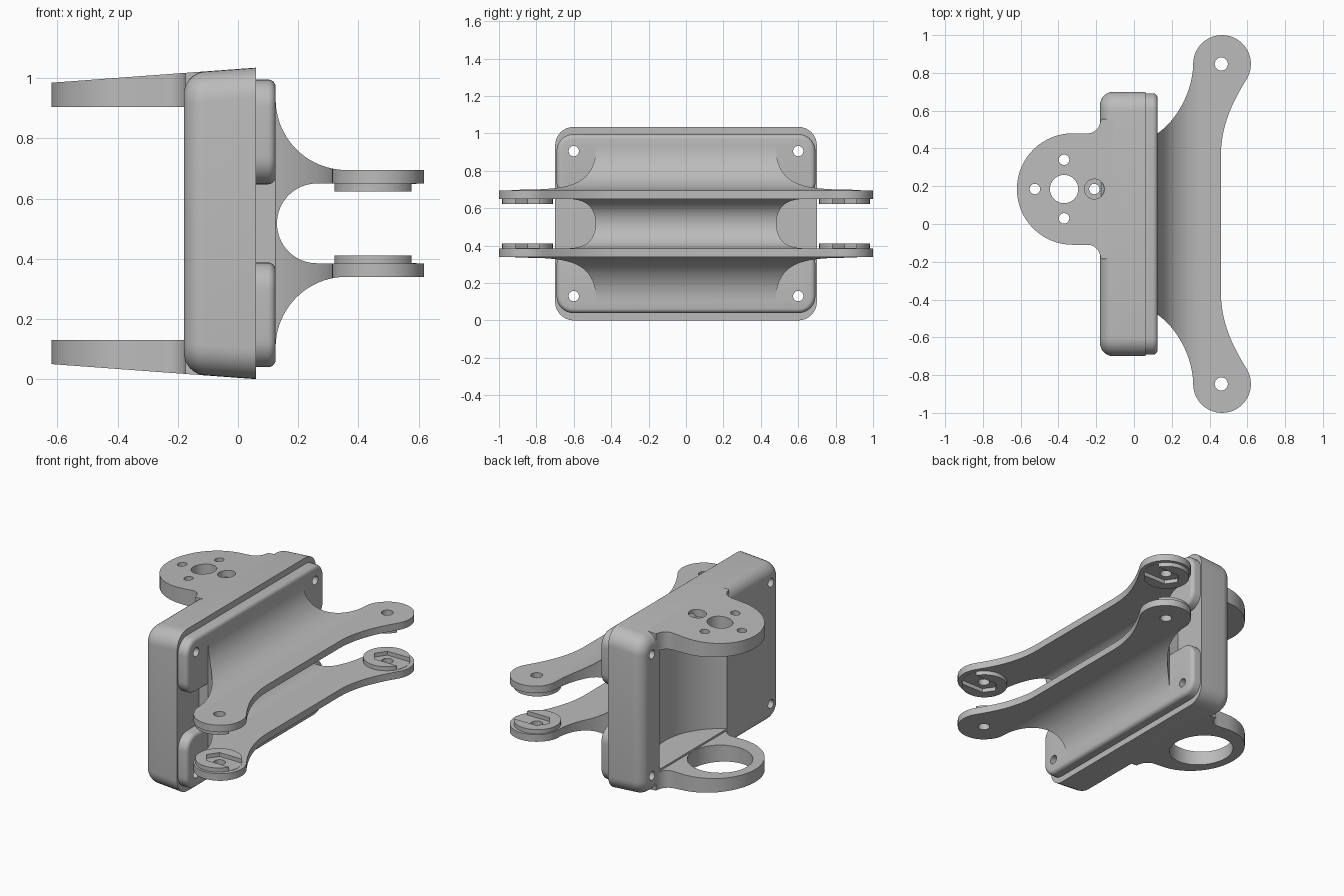
import bpy, bmesh, math
from mathutils import Vector

if "Cube" in bpy.data.objects:
    bpy.data.objects.remove(bpy.data.objects["Cube"])

grey = bpy.data.materials.new("matte grey")
grey.use_nodes = True
grey.diffuse_color = (0.5, 0.5, 0.5, 1)
grey.node_tree.nodes["Principled BSDF"].inputs["Base Color"].default_value = (0.5, 0.5, 0.5, 1)

MID = 0.5175          # mid height of the symmetric bracket
JOINT = 0.06          # plane where the two halves meet
SLOPE = 0.0735        # draft of the top and bottom
HUB = (-0.37, 0.185)  # axis of the mounting flanges


def arc(cx, cy, r, a0, a1, n=16):
    steps = [math.radians(a0 + (a1 - a0) * i / n) for i in range(n + 1)]
    return [(cx + r * math.cos(a), cy + r * math.sin(a)) for a in steps]


def curve(p0, p1, p2, p3, n=12):
    p0, p1, p2, p3 = map(Vector, (p0, p1, p2, p3))
    out = []
    for i in range(n + 1):
        t = i / n
        u = 1 - t
        out.append(tuple(p0 * u**3 + p1 * 3 * u * u * t + p2 * 3 * u * t * t + p3 * t**3))
    return out


def loft(name, rings):
    """Skin a list of matching closed rings of 3D points and cap the ends."""
    bm = bmesh.new()
    loops = [[bm.verts.new(p) for p in ring] for ring in rings]
    n = len(loops[0])
    for a, b in zip(loops, loops[1:]):
        for i in range(n):
            j = (i + 1) % n
            bm.faces.new((a[i], a[j], b[j], b[i]))
    bm.faces.new(loops[0])
    bm.faces.new(loops[-1])
    bmesh.ops.recalc_face_normals(bm, faces=bm.faces)
    mesh = bpy.data.meshes.new(name)
    bm.to_mesh(mesh)
    bm.free()
    mesh.materials.append(grey)
    ob = bpy.data.objects.new(name, mesh)
    bpy.context.collection.objects.link(ob)
    return ob


def prism(name, pts, axis, lo, hi):
    place = {"x": lambda a, b, h: (h, a, b),
             "y": lambda a, b, h: (a, h, b),
             "z": lambda a, b, h: (a, b, h)}[axis]
    return loft(name, [[place(a, b, h) for a, b in pts] for h in (lo, hi)])


def cylinder(name, cx, cy, r, axis, lo, hi, n=32):
    return prism(name, arc(cx, cy, r, 0, 360, n)[:-1], axis, lo, hi)


def rounded_rect(x, y, z, zc, r):
    ring = []
    for k, (sy, sz) in enumerate(((1, 1), (-1, 1), (-1, -1), (1, -1))):
        ring += arc(sy * (y - r), zc + sz * (z - r), r, 90 * k, 90 * k + 90, 8)
    return [(x, a, b) for a, b in ring]


def combine(ob, tools, mode="DIFFERENCE"):
    bpy.context.view_layer.objects.active = ob
    for tool in tools:
        tool.hide_render = True
        mod = ob.modifiers.new(mode.lower(), "BOOLEAN")
        mod.operation = mode
        mod.solver = "EXACT"
        mod.object = tool
        bpy.ops.object.modifier_apply(modifier=mod.name)
        bpy.data.objects.remove(tool)


def screw_holes(rows):
    return [cylinder("screw_cutter", sy * 0.6, z, 0.028, "x", -0.5, 0.3, 16)
            for sy in (-1, 1) for z in rows]


# Rear housing: drafted block with rounded back edge
rings = []
profile = [(JOINT, 0)] + [(x, 0.07 - s) for x, s in arc(-0.11, 0, 0.07, 90, 180, 8)]
for x, inset in profile:
    half = MID + SLOPE * (x - JOINT) - inset
    rings.append(rounded_rect(x, 0.7 - inset, half, MID, 0.1 - inset))
housing = loft("rear_housing", rings)
combine(housing, [cylinder("scoop_cutter", *HUB, 0.39, "z", 0.142, 0.905, 64)]
        + screw_holes((0.13, 0.905)))

# Wedge-shaped mounting flanges, one up and one down
cy = HUB[1]
outline = arc(-0.325, cy, 0.295, 90, 270, 32)
outline += [(-0.25, cy - 0.295)] + curve((-0.24, cy - 0.295), (-0.2, cy - 0.3),
                                         (-0.18, cy - 0.33), (-0.175, cy - 0.37), 8)
outline += [(JOINT, cy - 0.37), (JOINT, cy + 0.37)]
outline += curve((-0.175, cy + 0.37), (-0.18, cy + 0.33),
                 (-0.2, cy + 0.3), (-0.24, cy + 0.295), 8) + [(-0.25, cy + 0.295)]
for name, side in (("upper_flange", 1), ("lower_flange", -1)):
    flat = [(x, y, MID + side * 0.3875) for x, y in outline]
    slope = [(x, y, MID + side * (MID + SLOPE * (x - JOINT))) for x, y in outline]
    flange = loft(name, [flat, slope])
    if side > 0:
        cutters = [cylinder("hub_cutter", *HUB, 0.075, "z", 0.8, 1.2)]
        for dx, dy in ((0, 0.155), (0, -0.155), (-0.155, 0), (0.16, 0)):
            cutters.append(cylinder("bolt_cutter", HUB[0] + dx, cy + dy, 0.028, "z", 0.8, 1.2, 16))
        cutters.append(cylinder("counterbore_cutter", HUB[0] + 0.16, cy, 0.053, "z", 0.97, 1.2, 24))
    else:
        cutters = [cylinder("bearing_cutter", *HUB, 0.19, "z", -0.2, 0.3, 48)]
    combine(flange, cutters)

# Front plates: rounded pads above and below the open middle
for name, side in (("upper_pad", 1), ("lower_pad", -1)):
    zc = MID + side * 0.304
    rings = [rounded_rect(JOINT - 0.01, 0.692, 0.174, zc, 0.09)]
    for x, s in arc(0.1, 0, 0.025, 90, 0, 5):
        inset = 0.025 - s
        rings.append(rounded_rect(x, 0.692 - inset, 0.174 - inset, zc, 0.09 - inset))
    combine(loft(name, rings), screw_holes((MID + side * 0.3875,)))

# Twin arms: filleted cross-section trimmed by the arm outline
half = [(0.05, 0.415)] + arc(0.36, 0.4125, 0.235, 180, 270, 20)
half += [(0.7, 0.1775), (0.7, 0.1325)] + arc(0.262, 0, 0.1325, 90, 180, 16)
section = [(x, MID + z) for x, z in half]
section += [(x, MID - z) for x, z in reversed(half[:-1])]
arms = prism("twin_arms", section, "y", -1.1, 1.1)

edge = [(0.04, 0.48)] + curve((0.125, 0.48), (0.24, 0.56), (0.313, 0.72), (0.313, 0.847))
edge += arc(0.466, 0.847, 0.153, 180, -30, 24)[1:]
edge += curve(edge[-1], (0.53, 0.66), (0.46, 0.53), (0.46, 0.36))[1:]
trim = prism("arm_trim", edge + [(x, -y) for x, y in reversed(edge)], "z", -0.2, 1.3)
combine(arms, [trim], "INTERSECT")
combine(arms, [cylinder("pivot_cutter", 0.462, s * 0.847, 0.035, "z", -0.2, 1.3, 20)
               for s in (-1, 1)])

# Raised pivot bosses on the inner arm faces, each with a pointed slot
for vname, up in (("upper", 1), ("lower", -1)):
    for hname, s in (("left", 1), ("right", -1)):
        bx, by = 0.457, s * 0.847
        z_in, z_out = MID + up * 0.106, MID + up * 0.14
        boss = cylinder(f"{vname}_{hname}_boss", bx, by, 0.136, "z", *sorted((z_in, z_out)))
        slot = [(bx + 0.2, by + 0.065), (bx - 0.04, by + 0.065), (bx - 0.085, by),
                (bx - 0.04, by - 0.065), (bx + 0.2, by - 0.065)]
        cut_lo, cut_hi = sorted((MID + up * 0.09, MID + up * 0.131))
        combine(boss, [prism("slot_cutter", slot, "z", cut_lo, cut_hi),
                       cylinder("pivot_cutter", 0.462, by, 0.035, "z", -0.2, 1.3, 20)])

# Smooth shading with crisp edges
for ob in bpy.context.scene.objects:
    ob.select_set(ob.type == "MESH")
bpy.context.view_layer.objects.active = arms
bpy.ops.object.shade_smooth_by_angle(angle=math.radians(30))
